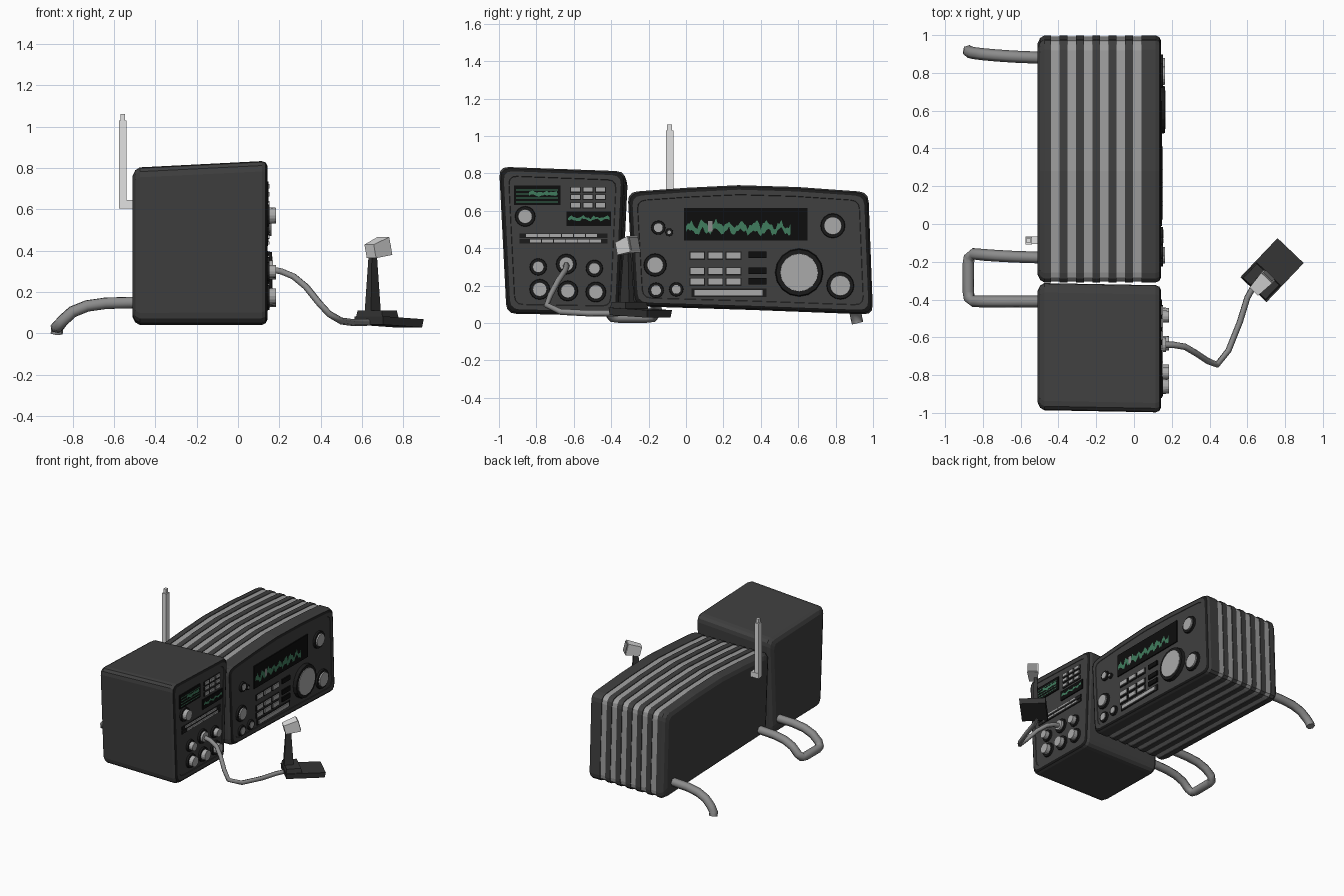
import bpy, bmesh, math, random
from mathutils import Vector, Matrix, Euler

if "Cube" in bpy.data.objects:
    bpy.data.objects.remove(bpy.data.objects["Cube"])
random.seed(4)


def material(name, r, g, b):
    m = bpy.data.materials.new(name)
    m.use_nodes = True
    m.diffuse_color = (r, g, b, 1)
    m.node_tree.nodes["Principled BSDF"].inputs["Base Color"].default_value = (r, g, b, 1)
    return m


BODY = material("charcoal", 0.05, 0.05, 0.05)
GRAPHITE = material("graphite", 0.035, 0.035, 0.035)
DARK = material("dark trim", 0.011, 0.011, 0.011)
BLACK = material("black glass", 0.004, 0.004, 0.004)
STEEL = material("steel grey", 0.26, 0.26, 0.26)
RIB = material("mid grey", 0.34, 0.34, 0.34)
KNOB = material("light grey", 0.4, 0.4, 0.4)
PALE = material("pale grey", 0.76, 0.76, 0.76)
GREEN = material("display green", 0.05, 0.2, 0.11)


def finish(name, bm, *mats):
    bmesh.ops.recalc_face_normals(bm, faces=bm.faces)
    me = bpy.data.meshes.new(name)
    bm.to_mesh(me)
    bm.free()
    ob = bpy.data.objects.new(name, me)
    bpy.context.collection.objects.link(ob)
    for m in mats:
        me.materials.append(m)
    return ob


def block(name, centre, size, mat, rot=(0, 0, 0), top=1.0):
    """Box whose top may be narrower or wider."""
    bm = bmesh.new()
    bmesh.ops.create_cube(bm, size=1)
    for v in bm.verts:
        k = top if v.co.z > 0 else 1
        v.co = Vector((v.co.x * size[0] * k, v.co.y * size[1] * k, v.co.z * size[2]))
    bm.transform(Matrix.Translation(centre) @ Euler(rot).to_matrix().to_4x4())
    return finish(name, bm, mat)


def disc(name, x, y, z, r, depth, mat, taper=1.0):
    """Cylinder whose axis points out of the front panels."""
    bm = bmesh.new()
    bmesh.ops.create_cone(bm, cap_ends=True, segments=16, radius1=r, radius2=r * taper, depth=depth)
    bm.transform(Matrix.Translation((x + depth / 2, y, z)) @ Matrix.Rotation(math.pi / 2, 4, 'Y'))
    return finish(name, bm, mat)


def tube(name, points, radius, mat):
    cu = bpy.data.curves.new(name, 'CURVE')
    cu.dimensions = '3D'
    cu.bevel_depth = radius
    cu.bevel_resolution = 1
    cu.use_fill_caps = True
    sp = cu.splines.new('POLY')
    sp.points.add(len(points) - 1)
    for p, co in zip(sp.points, points):
        p.co = (*co, 1)
    ob = bpy.data.objects.new(name, cu)
    bpy.context.collection.objects.link(ob)
    cu.materials.append(mat)
    bpy.ops.object.select_all(action='DESELECT')
    ob.select_set(True)
    bpy.context.view_layer.objects.active = ob
    bpy.ops.object.convert(target='MESH')


def rounded(points, r):
    """Round only the sharp corners of a closed outline."""
    pts, out = [Vector(p) for p in points], []
    for i, p in enumerate(pts):
        a, b = (pts[i - 1] - p).normalized(), (pts[(i + 1) % len(pts)] - p).normalized()
        if a.dot(b) < -0.8:
            out.append(p)
            continue
        for t in (0, 0.33, 0.67, 1):
            out.append(p + a * r * (1 - t) ** 2 + b * r * t ** 2)
    return out


def housing(name, outline, stations, back_drop, back_shift):
    """Loft an outline along x; each station is (x, inset, material of the next band)."""
    pts = rounded(outline, 0.052)
    lo = Vector((min(p.x for p in pts), min(p.y for p in pts)))
    hi = Vector((max(p.x for p in pts), max(p.y for p in pts)))
    mid, half = (lo + hi) / 2, (hi - lo) / 2
    bm = bmesh.new()
    rings = []
    for x, inset, _ in stations:
        back = (0.14 - x) / 0.65
        ring = []
        for p in pts:
            d = p - mid
            y = mid.x + d.x * (1 - inset / half.x) + back_shift * back
            z = lo.y + (half.y + d.y * (1 - inset / half.y)) * (1 - back_drop * back)
            ring.append(bm.verts.new((x, y, z)))
        rings.append(ring)
    n = len(pts)
    for (_, _, m), a, b in zip(stations, rings, rings[1:]):
        for i in range(n):
            bm.faces.new((a[i], a[(i + 1) % n], b[(i + 1) % n], b[i])).material_index = m
    bm.faces.new(rings[0])
    bm.faces.new(rings[-1])
    return finish(name, bm, BODY, RIB, DARK)


BACK = [(-0.51, 0.04, 0), (-0.497, 0.013, 0), (-0.475, 0, 0)]
FRONT = [(0.115, 0, 0), (0.134, 0.008, 2), (0.142, 0.024, 0), (0.142, 0.05, 0), (0.139, 0.052, 0)]

# Small housing, skewed slightly towards the back
housing("small_housing", [(-1.0, 0.837), (-0.322, 0.812), (-0.358, 0.04), (-0.96, 0.05)],
        BACK + FRONT, 0.042, 0.012)

# Wide housing, with pale grooves between dark ribs
grooves = []
for i in range(6):
    x = -0.44 + i * 0.087
    grooves += [(x, 0, 0), (x, 0.005, 1), (x + 0.045, 0.005, 0), (x + 0.045, 0, 0)]
wide = [(-0.312, 0.70), (0, 0.723), (0.28, 0.737), (0.6, 0.727), (0.975, 0.70),
        (1.0, 0.045), (0.35, 0.07), (-0.28, 0.09)]
housing("wide_housing", wide, BACK + grooves + FRONT, 0, 0)

PX = 0.139  # front panel surface


def knob(name, y, z, r, depth, collar=0.014):
    disc(name + "_collar", PX, y, z, r * 1.12 + 0.01, collar, DARK, 0.96)
    disc(name, PX, y, z, r, depth, KNOB, 0.95)


def plate(name, y0, y1, z0, z1, depth, mat):
    block(name, (PX + depth / 2, (y0 + y1) / 2, (z0 + z1) / 2), (depth, y1 - y0, z1 - z0), mat)


def trace(name, y0, y1, z, swing, thick, count):
    """Jagged signal strip lying on a screen."""
    bm = bmesh.new()
    prev = None
    for i in range(count + 1):
        y = y0 + (y1 - y0) * i / count
        c = z + swing * (0.6 * math.sin(i * 0.9) + random.uniform(-0.4, 0.4))
        t = thick * random.uniform(0.4, 1)
        pair = [bm.verts.new((PX + 0.0095, y, c + s * t)) for s in (-1, 1)]
        if prev:
            bm.faces.new((prev[0], pair[0], pair[1], prev[1]))
        prev = pair
    ob = finish(name, bm, GREEN)
    for p in ob.data.polygons:
        if p.normal.x < 0:
            p.flip()


# Wide panel: display, knobs, keys
plate("main_screen", -0.01, 0.65, 0.44, 0.615, 0.008, BLACK)
trace("main_trace", 0.0, 0.56, 0.508, 0.026, 0.03, 56)
plate("screen_marker", 0.118, 0.142, 0.49, 0.545, 0.0099, STEEL)
knob("tuning_dial", 0.605, 0.27, 0.106, 0.029, 0.025)
for i, (y, z, r) in enumerate([(0.785, 0.52, 0.05), (0.825, 0.2, 0.057), (-0.165, 0.31, 0.046),
                               (-0.148, 0.51, 0.025), (-0.09, 0.485, 0.01),
                               (-0.16, 0.175, 0.028), (-0.052, 0.18, 0.025)]):
    knob(f"wide_knob_{i + 1}", y, z, r, 0.024 if r > 0.04 else 0.018)
for row, z in enumerate((0.362, 0.278, 0.222)):
    for col in range(3):
        y = 0.06 + col * 0.097
        plate(f"key_{row}_{col}_shadow", y - 0.042, y + 0.042, z - 0.024, z + 0.02, 0.006, DARK)
        plate(f"key_{row}_{col}", y - 0.037, y + 0.037, z - 0.016, z + 0.016, 0.014, KNOB)
    plate(f"black_key_{row}", 0.335, 0.43, z - 0.015, z + 0.02, 0.01, BLACK)
plate("key_bar_slot", 0.03, 0.43, 0.14, 0.185, 0.006, DARK)
plate("key_bar", 0.045, 0.41, 0.147, 0.177, 0.014, KNOB)

# Small panel: displays, sliders, knobs
plate("upper_screen", -0.92, -0.67, 0.63, 0.735, 0.008, BLACK)
trace("upper_trace", -0.84, -0.69, 0.692, 0.006, 0.014, 14)
for i in range(4):
    z = 0.645 + i * 0.021
    plate(f"upper_line_{i + 1}", -0.91, -0.685, z, z + 0.005, 0.009, GREEN)
plate("lower_screen", -0.64, -0.40, 0.52, 0.595, 0.008, BLACK)
trace("lower_trace", -0.63, -0.41, 0.557, 0.01, 0.011, 24)
for row, z in enumerate((0.713, 0.674, 0.63)):
    for col in range(3):
        y = -0.59 + col * 0.066
        plate(f"small_key_{row}_{col}_shadow", y - 0.029, y + 0.029, z - 0.017, z + 0.014, 0.006, DARK)
        plate(f"small_key_{row}_{col}", y - 0.024, y + 0.024, z - 0.011, z + 0.011, 0.014, KNOB)
for row, z in enumerate((0.467, 0.437)):
    plate(f"slider_slot_{row + 1}", -0.89, -0.42, z - 0.013, z + 0.013, 0.006, DARK)
    for col in range(6):
        y = -0.855 + row * 0.02 + col * 0.064
        plate(f"slider_{row}_{col}", y, y + 0.06, z - 0.007, z + 0.009, 0.014, KNOB)
for i, (y, z, r) in enumerate([(-0.86, 0.57, 0.04), (-0.79, 0.3, 0.032), (-0.64, 0.315, 0.04),
                               (-0.49, 0.292, 0.032), (-0.782, 0.18, 0.04), (-0.632, 0.172, 0.04),
                               (-0.482, 0.166, 0.04)]):
    knob(f"small_knob_{i + 1}", y, z, r, 0.045 if i != 2 else 0.03)

# Microphone cable
tube("cable", [(0.15, -0.64, 0.312), (0.21, -0.64, 0.3), (0.27, -0.65, 0.275), (0.33, -0.685, 0.225),
               (0.39, -0.725, 0.15), (0.44, -0.745, 0.095), (0.5, -0.67, 0.06), (0.56, -0.52, 0.052),
               (0.6, -0.39, 0.052), (0.645, -0.31, 0.055)], 0.017, STEEL)

# Desk microphone, turned on its stand
turn = 0.81
along = Vector((math.cos(turn), math.sin(turn), 0))
base = Vector((0.73, -0.245, 0))
block("mic_base", base + Vector((0, 0, 0.056)), (0.275, 0.184, 0.04), GRAPHITE, (0, 0.05, turn), 1.04)
block("mic_base_step", base - along * 0.082 + Vector((0, 0, 0.092)), (0.115, 0.18, 0.04), GRAPHITE, (0, 0, turn), 0.9)
block("mic_stem", (0.652, -0.315, 0.25), (0.068, 0.042, 0.28), GRAPHITE, (0, 0, turn), 0.5)
head = Vector((0.675, -0.315, 0.41))
tilt = Euler((0, math.pi / 2 - 0.25, turn))
facing = tilt.to_matrix() @ Vector((0, 0, 1))
block("mic_head", head, (0.068, 0.062, 0.105), PALE, tilt, 1.3)
block("mic_grille", head + facing * 0.055, (0.074, 0.068, 0.008), STEEL, tilt)

# Rear legs: a loop bridging both housings and a single leg
drop = [(-0.49, 0.15), (-0.64, 0.146), (-0.73, 0.133), (-0.8, 0.105), (-0.85, 0.06)]
loop = [(x, -0.178 + 0.02 * i / 4, z) for i, (x, z) in enumerate(drop)]
loop += [(-0.872, -0.175, 0.034), (-0.877, -0.21, 0.031), (-0.877, -0.36, 0.031), (-0.872, -0.395, 0.034)]
loop += [(x, -0.41, z) for x, z in reversed(drop)]
tube("loop_leg", loop, 0.031, STEEL)
tube("single_leg", [(x, 0.88 + 0.025 * i / 4, z) for i, (x, z) in
                    enumerate(drop + [(-0.875, 0.025), (-0.876, 0.0)])], 0.032, STEEL)

# Aerial
block("aerial_bracket", (-0.54, -0.085, 0.625), (0.07, 0.04, 0.04), PALE)
block("aerial_mast", (-0.558, -0.088, 0.82), (0.035, 0.04, 0.42), PALE)
block("aerial_tip", (-0.558, -0.088, 1.045), (0.022, 0.026, 0.034), PALE)
